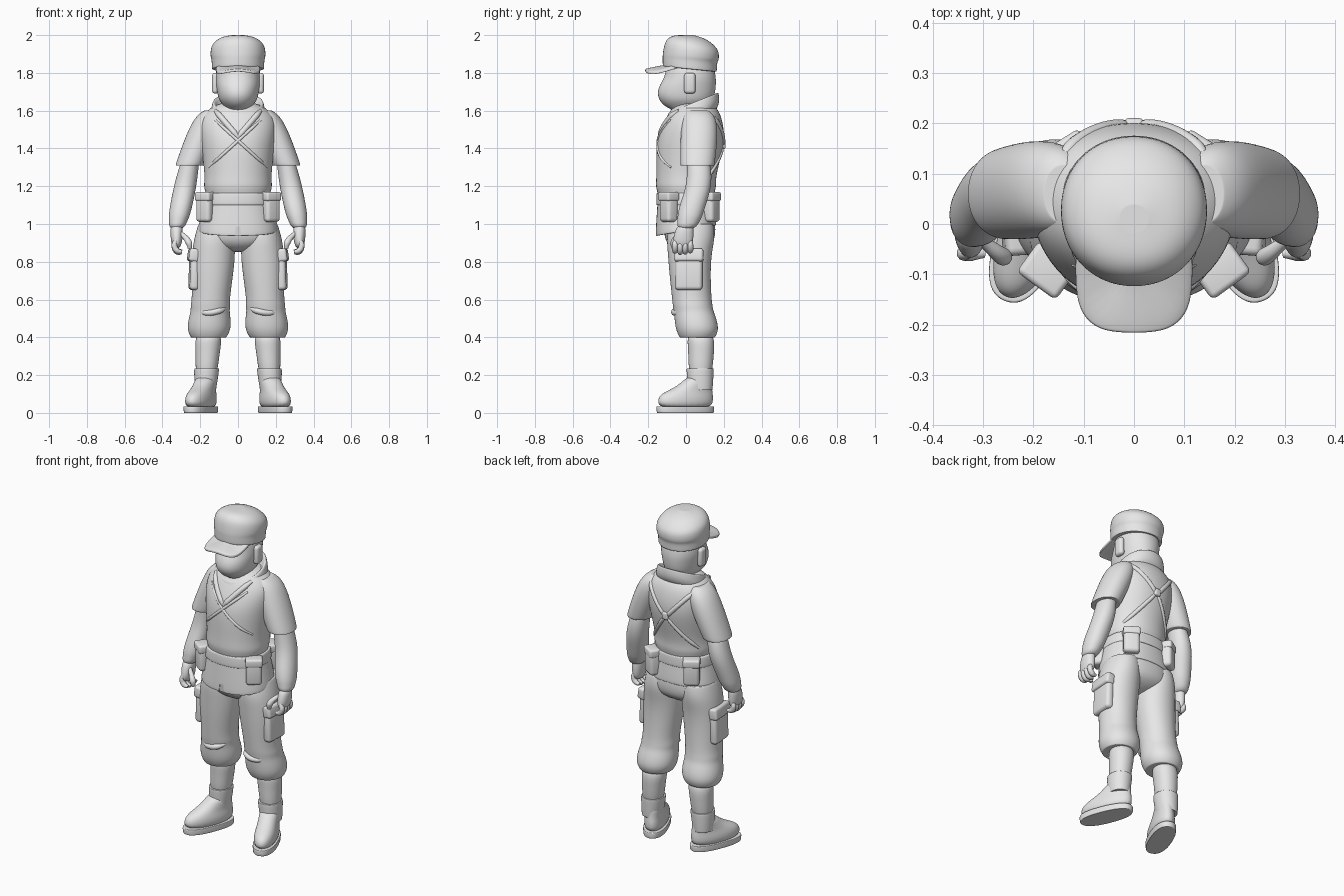
import bpy, bmesh
from math import sin, cos, pi, radians, copysign
from mathutils import Vector, Matrix

if "Cube" in bpy.data.objects:
    bpy.data.objects.remove(bpy.data.objects["Cube"])

GREY = bpy.data.materials.new("plain_grey")
GREY.use_nodes = True
GREY.diffuse_color = (.8, .8, .8, 1)
GREY.node_tree.nodes["Principled BSDF"].inputs["Base Color"].default_value = GREY.diffuse_color


def finish(obj, angle=60):
    """Apply modifiers, colour and smooth."""
    bpy.ops.object.select_all(action='DESELECT')
    obj.select_set(True)
    bpy.context.view_layer.objects.active = obj
    bpy.ops.object.convert(target='MESH')
    obj.data.materials.clear()
    obj.data.materials.append(GREY)
    bpy.ops.object.shade_smooth_by_angle(angle=radians(angle))
    return obj


def link(name, bm):
    bmesh.ops.recalc_face_normals(bm, faces=bm.faces)
    mesh = bpy.data.meshes.new(name)
    bm.to_mesh(mesh)
    bm.free()
    obj = bpy.data.objects.new(name, mesh)
    bpy.context.collection.objects.link(obj)
    return obj


def ring(z, wide, deep, y=0, tilt=0):
    """Oval section: height, half width, half depth, shift, slope toward the back."""
    return z, wide, deep, y, tilt


def loft(name, *rings, power=2.1, sag=0, side=1, at=0, lean=0, pivot=0, turn=0, crisp=False):
    """Skin the rings into a smooth closed form; crisp keeps its two end edges."""
    rings = list(rings)
    if crisp:
        def shrunk(r, f):
            return r[0], r[1] * f, r[2] * f, *r[3:]
        first, last = rings[0], rings[-1]
        rings = [shrunk(first, .8), shrunk(first, .97), *rings, shrunk(last, .97), shrunk(last, .8)]
    bm = bmesh.new()
    rot = Matrix.Rotation(radians(turn), 3, 'Z')
    count = 24
    loops = []
    for z, wide, deep, y, tilt in rings:
        loop = []
        for i in range(count):
            c, s = cos(2 * pi * i / count), sin(2 * pi * i / count)
            px = wide * copysign(abs(c) ** (2 / power), c)
            py = deep * copysign(abs(s) ** (2 / power), s)
            v = rot @ Vector((px, y + py, z + tilt * py - sag * px * px))
            v += Vector((at - lean * z, pivot, 0))
            v.x *= side
            loop.append(bm.verts.new(v))
        loops.append(loop)
    for a, b in zip(loops, loops[1:]):
        for i in range(count):
            j = (i + 1) % count
            bm.faces.new((a[i], a[j], b[j], b[i]))
    bm.faces.new(loops[0])
    bm.faces.new(loops[-1])
    obj = link(name, bm)
    obj.modifiers.new("smooth", 'SUBSURF').levels = 2
    return finish(obj)


def strand(name, points, radius, ends=.6):
    """Round strand along a smooth path."""
    curve = bpy.data.curves.new(name, 'CURVE')
    curve.dimensions = '3D'
    curve.bevel_depth, curve.bevel_resolution = radius, 3
    curve.use_fill_caps = True
    spline = curve.splines.new('BEZIER')
    spline.bezier_points.add(len(points) - 1)
    for knot, point in zip(spline.bezier_points, points):
        knot.co = point
        knot.handle_left_type = knot.handle_right_type = 'AUTO'
    spline.bezier_points[0].radius = spline.bezier_points[-1].radius = ends
    obj = bpy.data.objects.new(name, curve)
    bpy.context.collection.objects.link(obj)
    return finish(obj)


def block(name, centre, size, turn=0, lean=0, bevel=.02):
    """Rounded box."""
    bm = bmesh.new()
    bmesh.ops.create_cube(bm, size=1)
    bm.transform(Matrix.Diagonal((*size, 1)))
    bm.transform(Matrix.Translation(centre) @ Matrix.Rotation(radians(turn), 4, 'Z')
                 @ Matrix.Rotation(radians(lean), 4, 'Y'))
    obj = link(name, bm)
    rounding = obj.modifiers.new("round", 'BEVEL')
    rounding.width, rounding.segments = bevel, 4
    return finish(obj)


# Head with covered face, cap and brim
loft("head", ring(z=1.52, wide=.07, deep=.08, y=.05), ring(z=1.6, wide=.07, deep=.09, y=.03),
     ring(z=1.62, wide=.07, deep=.11), ring(z=1.65, wide=.1, deep=.14), ring(z=1.69, wide=.11, deep=.155),
     ring(z=1.74, wide=.117, deep=.15, y=.01), ring(z=1.78, wide=.12, deep=.135, y=.025),
     ring(z=1.88, wide=.11, deep=.12, y=.02))
loft("cap", ring(z=1.82, wide=.14, deep=.145, y=.02, tilt=-.1), ring(z=1.87, wide=.14, deep=.145, y=.02, tilt=-.1),
     ring(z=1.88, wide=.147, deep=.15, y=.025, tilt=-.1), ring(z=1.93, wide=.147, deep=.147, y=.03, tilt=-.15),
     ring(z=1.96, wide=.13, deep=.13, y=.03, tilt=-.17), ring(z=1.99, wide=.09, deep=.09, y=.02, tilt=-.1),
     ring(z=2, wide=.03, deep=.03, y=.01), crisp=True)
loft("cap_brim", ring(z=1.845, wide=.117, deep=.127, y=-.09, tilt=.3),
     ring(z=1.86, wide=.117, deep=.127, y=-.09, tilt=.3), power=3, sag=2.6, crisp=True)

# Shirt body, collar, hem and belt
shirt = loft("shirt_body", ring(z=1.1, wide=.17, deep=.14), ring(z=1.16, wide=.17, deep=.15),
             ring(z=1.2, wide=.185, deep=.163), ring(z=1.25, wide=.175, deep=.157),
             ring(z=1.4, wide=.195, deep=.18, y=.02), ring(z=1.48, wide=.205, deep=.175, y=.03),
             ring(z=1.55, wide=.205, deep=.153, y=.04), ring(z=1.6, wide=.17, deep=.13, y=.045),
             ring(z=1.65, wide=.09, deep=.09, y=.045))
loft("collar", ring(z=1.52, wide=.13, deep=.125, y=.03, tilt=.5), ring(z=1.57, wide=.153, deep=.15, y=.03, tilt=.5),
     ring(z=1.62, wide=.14, deep=.14, y=.035, tilt=.45), ring(z=1.645, wide=.135, deep=.133, y=.04, tilt=.4),
     ring(z=1.645, wide=.12, deep=.12, y=.04, tilt=.4), ring(z=1.57, wide=.09, deep=.09, y=.04, tilt=.4))
hem = loft("shirt_hem", ring(z=.965, wide=.215, deep=.163, tilt=.18), ring(z=1.04, wide=.2, deep=.158, tilt=.1),
           ring(z=1.1, wide=.187, deep=.153), ring(z=1.15, wide=.18, deep=.15), power=2.3, crisp=True)
loft("belt", ring(z=1.1, wide=.191, deep=.16), ring(z=1.165, wide=.185, deep=.158), power=2.3, crisp=True)

# Slit at the front of the hem
bm = bmesh.new()
bmesh.ops.create_cone(bm, segments=4, radius1=.035, radius2=.003, depth=.2, cap_ends=True,
                      matrix=Matrix.Translation((0, -.17, .97)) @ Matrix.Rotation(pi / 4, 4, 'Z'))
cutter = link("slit_cutter", bm)
cutter.hide_render = True
slit = hem.modifiers.new("slit", 'BOOLEAN')
slit.operation, slit.object = 'DIFFERENCE', cutter
finish(hem, 40)
bpy.data.objects.remove(cutter)


def on_shirt(x, z, facing):
    """Point on the shirt front (-1) or back (1)."""
    hit, spot, *_ = shirt.ray_cast(Vector((x, facing, z)), Vector((0, -facing, 0)))
    return spot if hit else Vector((x, facing * .1, z))


def strap(name, start, end, facing, radius):
    """Half-sunk strand lying on the shirt."""
    a, b = Vector(start), Vector(end)
    path = [on_shirt(*a.lerp(b, t / 6), facing) for t in range(7)]
    strand(name, [p - Vector((0, facing * radius * .3, 0)) for p in path], radius)


block("strap_knot", on_shirt(0, 1.42, 1), (.04, .026, .045), bevel=.01)

# Trouser seat
loft("trouser_seat", ring(z=1.1, wide=.17, deep=.13, y=.01), ring(z=1, wide=.19, deep=.137, y=.02),
     ring(z=.94, wide=.2, deep=.137, y=.02), ring(z=.89, wide=.17, deep=.12, y=.02),
     ring(z=.85, wide=.06, deep=.05, y=.01), power=2.3)

LEG = dict(at=.18, lean=.06)
BOOT = dict(at=.165, pivot=.075, turn=22)

for side, label in ((1, "left"), (-1, "right")):
    def part(name, *rings, **options):
        return loft(f"{label}_{name}", *rings, side=side, **options)

    def place(x, y, z):
        return Vector((side * x, y, z))

    block(label + "_ear", place(.12, .02, 1.745), (.035, .06, .11), bevel=.017)

    # Straps and neck cloth
    strap(label + "_back_strap_upper", (side * .15, 1.58), (0, 1.41), 1, .014)
    strap(label + "_back_strap_lower", (0, 1.42), (side * .15, 1.22), 1, .012)
    strap(label + "_chest_strap", (side * .12, 1.55), (side * -.155, 1.3), -1, .009)
    strap(label + "_neck_fold", (side * .12, 1.6), (0, 1.46), -1, .016)

    # Sleeve, forearm and cuff
    part("sleeve", ring(z=1.6, wide=.04, deep=.06, y=.06), ring(z=1.57, wide=.075, deep=.09, y=.07),
         ring(z=1.47, wide=.085, deep=.1, y=.07), ring(z=1.31, wide=.077, deep=.092, y=.06),
         at=.78, lean=.4, crisp=True)
    part("forearm", ring(z=1.38, wide=.04, deep=.05, y=.06), ring(z=1.3, wide=.053, deep=.065, y=.07),
         ring(z=1.2, wide=.06, deep=.067, y=.07), ring(z=1.1, wide=.06, deep=.07, y=.035),
         ring(z=1.04, wide=.056, deep=.066, y=.02), ring(z=1.02, wide=.05, deep=.06, y=.015),
         ring(z=.97, wide=.04, deep=.05), at=.52, lean=.2)

    # Hand with curled fingers
    part("palm", ring(z=1, wide=.03, deep=.04), ring(z=.96, wide=.034, deep=.05, y=-.01),
         ring(z=.9, wide=.03, deep=.056, y=-.017), ring(z=.87, wide=.015, deep=.035, y=-.017), at=.325)
    for finger in range(4):
        y = finger * .027 - .058
        tip = .845 + abs(finger - 1.3) * .006
        strand(f"{label}_finger_{finger + 1}", [place(.325, y, .92), place(.337, y, tip + .035),
               place(.322, y, tip + .006), place(.297, y, tip)], .0155)
    strand(label + "_thumb", [place(.305, -.03, .955), place(.26, -.065, .9), place(.255, -.065, .87)], .018)

    # Trouser leg gathered above the boot
    part("trouser_leg", ring(z=1, wide=.09, deep=.115, y=.03), ring(z=.93, wide=.108, deep=.13, y=.025),
         ring(z=.85, wide=.115, deep=.117, y=.02), ring(z=.75, wide=.113, deep=.11, y=.02),
         ring(z=.61, wide=.1, deep=.105, y=.03), ring(z=.57, wide=.106, deep=.106, y=.035),
         ring(z=.54, wide=.103, deep=.105, y=.04), ring(z=.5, wide=.112, deep=.112, y=.05),
         ring(z=.44, wide=.117, deep=.115, y=.06), ring(z=.4, wide=.095, deep=.095, y=.06), crisp=True, **LEG)
    for z in (.54, .6):
        strand(f"{label}_knee_fold_{z}", [place(.055, 0, z + .02), place(.1, z * .2 - .165, z),
               place(.17, z * .3 - .215, z - .01), place(.235, 0, z + .015)], .016, ends=.2)

    # Thigh pocket and belt pouches, each with a flap
    block(label + "_thigh_pocket", place(.232, .015, .745), (.05, .145, .19), side * -4, side * -2)
    block(label + "_thigh_pocket_flap", place(.235, .015, .835), (.056, .155, .07), side * -4, side * -8, .015)
    for where, x, y, turn in (("front", .172, -.092, 36), ("back", .13, .132, -32)):
        block(f"{label}_{where}_pouch", place(x, y, 1.088), (.09, .07, .155), side * turn)
        block(f"{label}_{where}_pouch_flap", place(x, y, 1.145), (.096, .077, .048), side * turn, bevel=.012)

    # Boot: shaft, ankle band, foot and sole
    part("boot_shaft", ring(z=.43, wide=.066, deep=.068, y=.075), ring(z=.36, wide=.07, deep=.072, y=.08),
         ring(z=.32, wide=.064, deep=.068, y=.08), ring(z=.15, wide=.055, deep=.06, y=.075), **LEG)
    part("ankle_band", ring(z=.235, wide=.067, deep=.073, y=.075), ring(z=.18, wide=.063, deep=.07, y=.075),
         ring(z=.12, wide=.056, deep=.066, y=.075), crisp=True, **LEG)
    part("boot_foot", ring(z=.02, wide=.06, deep=.15, y=-.085), ring(z=.07, wide=.066, deep=.158, y=-.085),
         ring(z=.1, wide=.06, deep=.146, y=-.075), ring(z=.12, wide=.056, deep=.122, y=-.055),
         ring(z=.15, wide=.055, deep=.09, y=-.025), ring(z=.2, wide=.054, deep=.064), **BOOT)
    part("boot_sole", ring(z=0, wide=.066, deep=.161, y=-.085), ring(z=.035, wide=.068, deep=.163, y=-.085),
         power=2.4, crisp=True, **BOOT)
